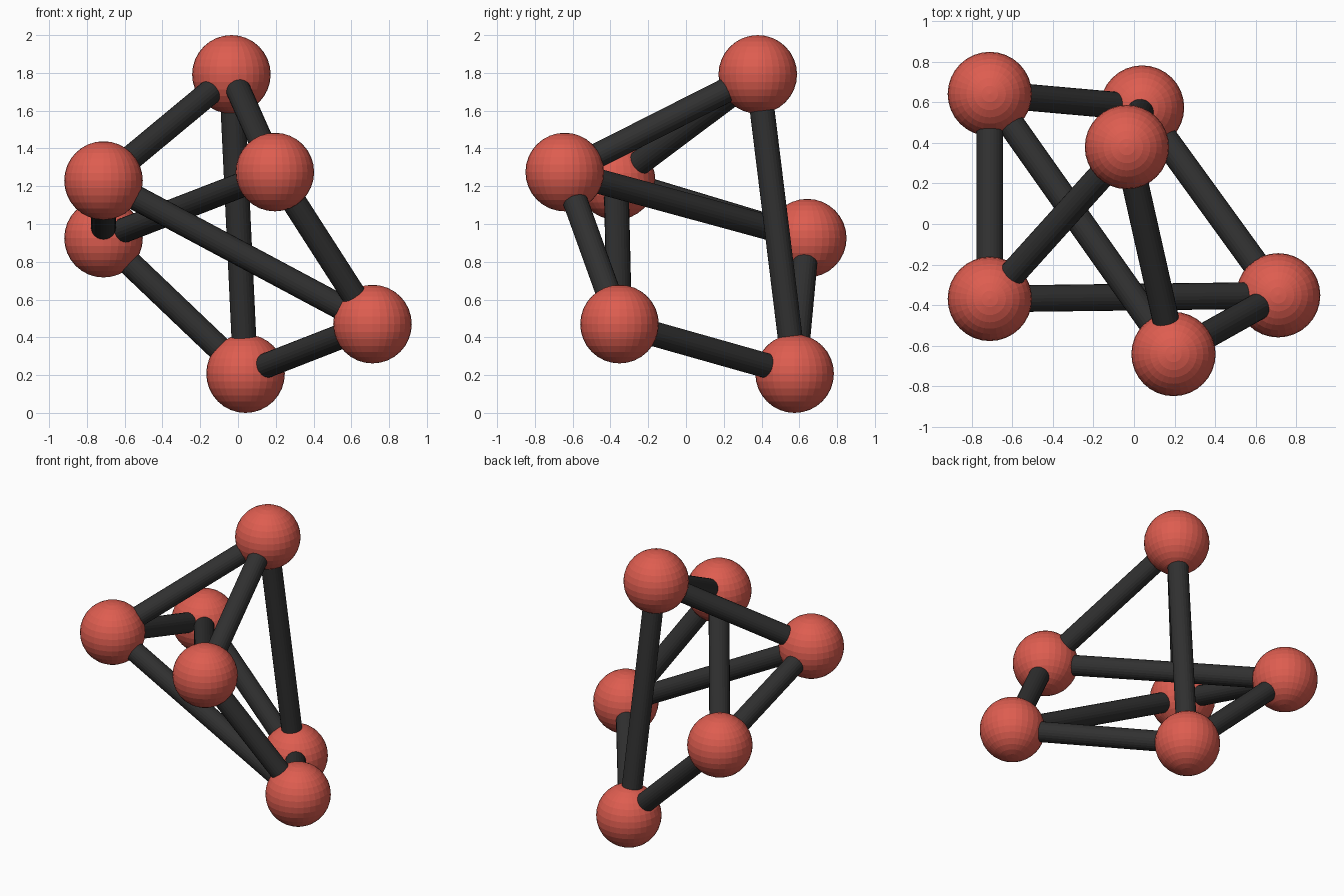
import bpy
from mathutils import Vector

if "Cube" in bpy.data.objects:
    bpy.data.objects.remove(bpy.data.objects["Cube"])

BALL_R, ROD_R = 0.208, 0.066


def material(name, rgb):
    m = bpy.data.materials.new(name)
    m.diffuse_color = (*rgb, 1)
    m.use_nodes = True
    m.node_tree.nodes["Principled BSDF"].inputs["Base Color"].default_value = m.diffuse_color
    return m


red = material("coral_red", (0.73, 0.11, 0.08))
black = material("charcoal", (0.03, 0.03, 0.03))

# Ball centres: every upper-case group links to every other-group ball
balls = {
    "top": (-0.035, 0.38, 1.792),
    "left_front": (-0.712, -0.37, 1.23),
    "left_back": (-0.712, 0.642, 0.925),
    "front": (0.195, -0.642, 1.275),
    "right": (0.712, -0.352, 0.47),
    "bottom": (0.04, 0.575, 0.208),
}

# Balls
for name, pos in balls.items():
    bpy.ops.mesh.primitive_uv_sphere_add(segments=32, ring_count=16, radius=BALL_R, location=pos)
    ob = bpy.context.object
    ob.name = name + "_ball"
    ob.data.materials.append(red)

# Rods joining each ball of one trio to each ball of the other
for a in ("top", "left_back", "right"):
    for b in ("left_front", "front", "bottom"):
        p, q = Vector(balls[a]), Vector(balls[b])
        d = q - p
        bpy.ops.mesh.primitive_cylinder_add(vertices=24, radius=ROD_R, depth=d.length - BALL_R,
                                            location=(p + q) / 2)
        ob = bpy.context.object
        ob.name = f"{a}_to_{b}_rod"
        ob.rotation_euler = d.to_track_quat("Z", "Y").to_euler()
        ob.data.materials.append(black)
